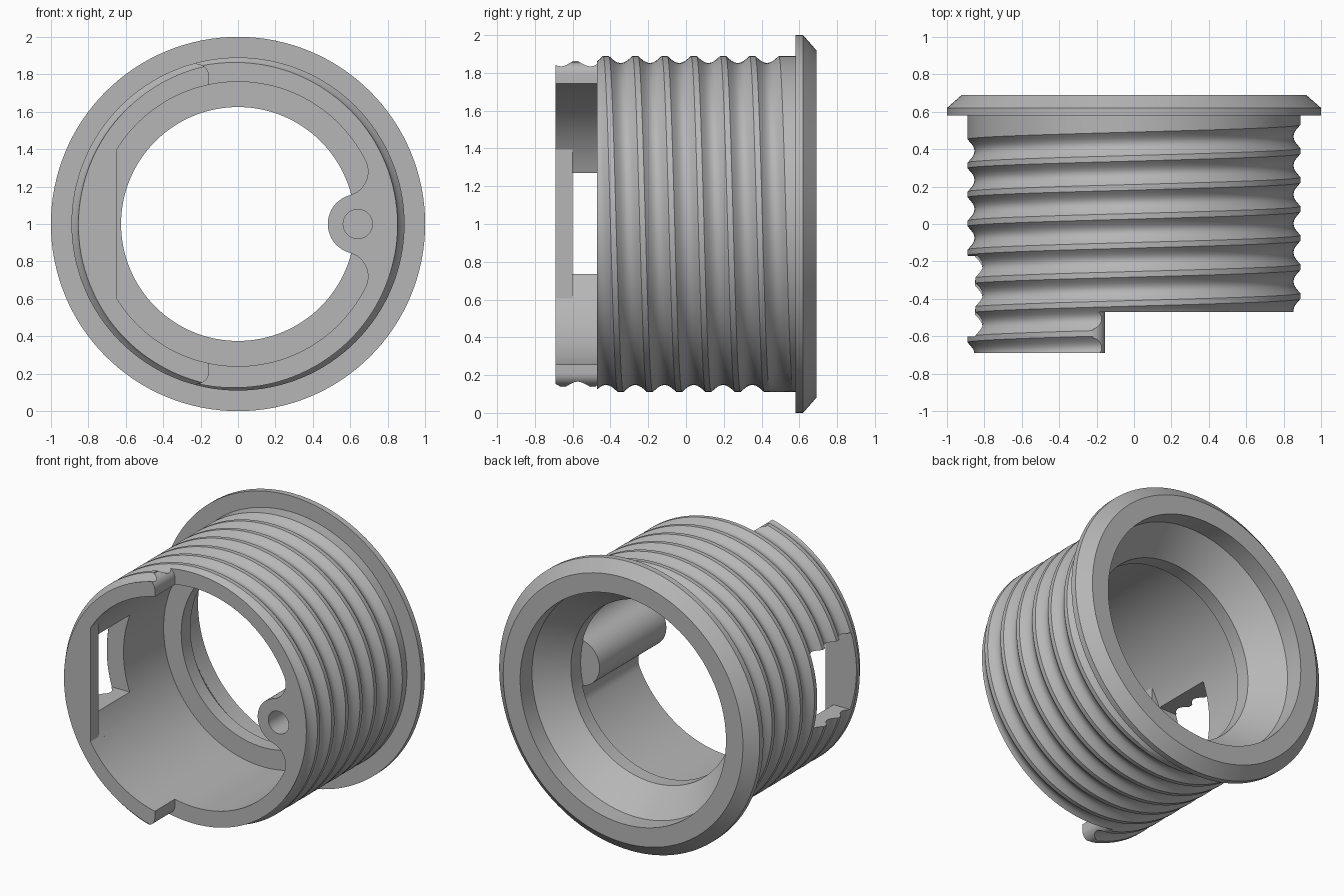
import bpy, bmesh
from math import pi, sin, cos, atan2, sqrt

if "Cube" in bpy.data.objects:
    bpy.data.objects.remove(bpy.data.objects["Cube"], do_unlink=True)

grey = bpy.data.materials.new("matte grey")
grey.use_nodes = True
grey.diffuse_color = (0.47, 0.47, 0.47, 1)
grey.node_tree.nodes["Principled BSDF"].inputs["Base Color"].default_value = (0.47, 0.47, 0.47, 1)

N = 128            # sides around the axis
START = -pi / 2    # angle where the thread runs out
PITCH = 0.155
CREST = 0.89


def to_object(name, bm):
    bmesh.ops.recalc_face_normals(bm, faces=bm.faces)
    mesh = bpy.data.meshes.new(name)
    bm.to_mesh(mesh)
    bm.free()
    mesh.materials.append(grey)
    ob = bpy.data.objects.new(name, mesh)
    ob.location.z = 1
    bpy.context.collection.objects.link(ob)
    return ob


def add_ring(bm, r, y):
    angles = [START + 2 * pi * c / N for c in range(N)]
    return [bm.verts.new((r * cos(a), y, r * sin(a))) for a in angles]


def bridge(bm, a, b):
    for c in range(len(a)):
        d = (c + 1) % len(a)
        bm.faces.new((a[c], a[d], b[d], b[c]))


def lathe(name, profile):
    bm = bmesh.new()
    rings = [add_ring(bm, r, y) for r, y in profile]
    for a, b in zip(rings, rings[1:]):
        bridge(bm, a, b)
    bm.faces.new(rings[0])
    bm.faces.new(rings[-1])
    return to_object(name, bm)


def prism(name, outline, y0, y1):
    bm = bmesh.new()
    a, b = [[bm.verts.new((x, y, z)) for x, z in outline] for y in (y0, y1)]
    bridge(bm, a, b)
    bm.faces.new(a)
    bm.faces.new(b)
    return to_object(name, bm)


def arc(cx, cz, r, a0, a1, steps):
    return [(cx + r * cos(a0 + (a1 - a0) * i / steps),
             cz + r * sin(a0 + (a1 - a0) * i / steps)) for i in range(steps + 1)]


def rect(x0, x1, z0, z1):
    return [(x0, z0), (x1, z0), (x1, z1), (x0, z1)]


# Threaded solid: each column holds the groove profile, shifted along the helix
STEPS, TURNS = 8, 10
PER_TURN = STEPS + 1
bm = bmesh.new()
columns = []
for c in range(N):
    angle = START + 2 * pi * c / N
    column = []
    for turn in range(TURNS):
        fade = min(1, c / 10) if turn == 0 else (0 if turn == TURNS - 1 else 1)
        for i in range(PER_TURN):
            w = i / STEPS
            y = 0.53 - PITCH * (angle / (2 * pi) + turn) - 0.125 * w
            r = CREST - 0.038 * fade * sin(pi * w)
            column.append(bm.verts.new((r * cos(angle), y, r * sin(angle))))
    columns.append(column)
rows = PER_TURN * TURNS
for c in range(N):
    last = c == N - 1
    shift = PER_TURN if last else 0
    nxt = columns[(c + 1) % N]
    for j in range(rows - 1 - shift):
        bm.faces.new((columns[c][j], columns[c][j + 1], nxt[j + 1 + shift], nxt[j + shift]))

# Collar and flange close the back, a waste ring closes the front
flange = [add_ring(bm, r, y) for r, y in ((CREST, 0.58), (1, 0.58), (1, 0.62), (0.92, 0.69))]
waste = add_ring(bm, CREST, -1.4)
for a, b in zip(flange, flange[1:]):
    bridge(bm, a, b)
bm.faces.new(flange[-1])
bm.faces.new(waste)
for c in range(N - 1):
    a, b = columns[c], columns[c + 1]
    bm.faces.new((a[0], b[0], flange[0][c + 1], flange[0][c]))
    bm.faces.new((a[-1], b[-1], waste[c + 1], waste[c]))
first, final = columns[0], columns[-1]
bm.faces.new([final[0]] + first[PER_TURN::-1] + [flange[0][0], flange[0][-1]])
bm.faces.new(final[rows - 1 - PER_TURN:] + [waste[-1], waste[0], first[-1]])
body = to_object("threaded_sleeve", bm)

# Bore outline with the screw boss and its tangent fillets
BORE, BOSS, BX, FR = 0.76, 0.16, 0.64, 0.13
fx = (BX ** 2 + (BORE - FR) ** 2 - (BOSS + FR) ** 2) / (2 * BX)
fz = sqrt((BORE - FR) ** 2 - fx ** 2)
bore_angle = atan2(fz, fx)
boss_angle = atan2(fz, fx - BX)
upper = arc(BX, 0, BOSS, pi, boss_angle, 12)
upper += arc(fx, fz, FR, boss_angle - pi, bore_angle, 16)[1:]
upper += arc(0, 0, BORE, bore_angle, pi, 60)[1:]
outline = upper + [(x, -z) for x, z in upper[-2:0:-1]]

# Chord bridge across the front of the window
FLAT = 0.65
flat_z = sqrt(BORE ** 2 - FLAT ** 2)
front_outline = [p for p in outline if p[0] > -FLAT]
cut = next(i for i, p in enumerate(outline) if p[0] <= -FLAT)
front_outline[cut:cut] = [(-FLAT, flat_z), (-FLAT, -flat_z)]

# Half-shell step with rounded outer corners
corner = arc(-0.22, 0.79, 0.065, 0, pi / 2, 8)
step = [(1.3, -1.3), (1.3, 1.3), (-0.22, 1.3)] + corner[::-1]
step += [(x, -z) for x, z in corner] + [(-0.22, -1.3)]

cutters = [
    prism("front_trim", rect(-1.5, 1.5, -1.5, 1.5), -2, -0.69),
    prism("bore_cutter", outline, -0.6, 0.27),
    prism("front_bore_cutter", front_outline, -1.5, -0.55),
    prism("step_cutter", step, -1.5, -0.47),
    prism("window_cutter", rect(-1.2, -0.5, -0.265, 0.27), -0.6, -0.17),
    prism("screw_hole_cutter", arc(BX, 0, 0.078, 0, 2 * pi, 40)[:-1], -1.5, 0.1),
    lathe("back_cutter", ((0.625, 0.262), (0.625, 0.37), (0.79, 0.56), (0.79, 0.9))),
]

bpy.ops.object.select_all(action="DESELECT")
bpy.context.view_layer.objects.active = body
body.select_set(True)
for cutter in cutters:
    cutter.hide_render = True
    mod = body.modifiers.new(cutter.name, "BOOLEAN")
    mod.operation = "DIFFERENCE"
    mod.solver = "EXACT"
    mod.object = cutter
    bpy.ops.object.modifier_apply(modifier=mod.name)
for cutter in cutters:
    bpy.data.objects.remove(cutter, do_unlink=True)
bpy.ops.object.shade_smooth_by_angle(angle=0.45)
